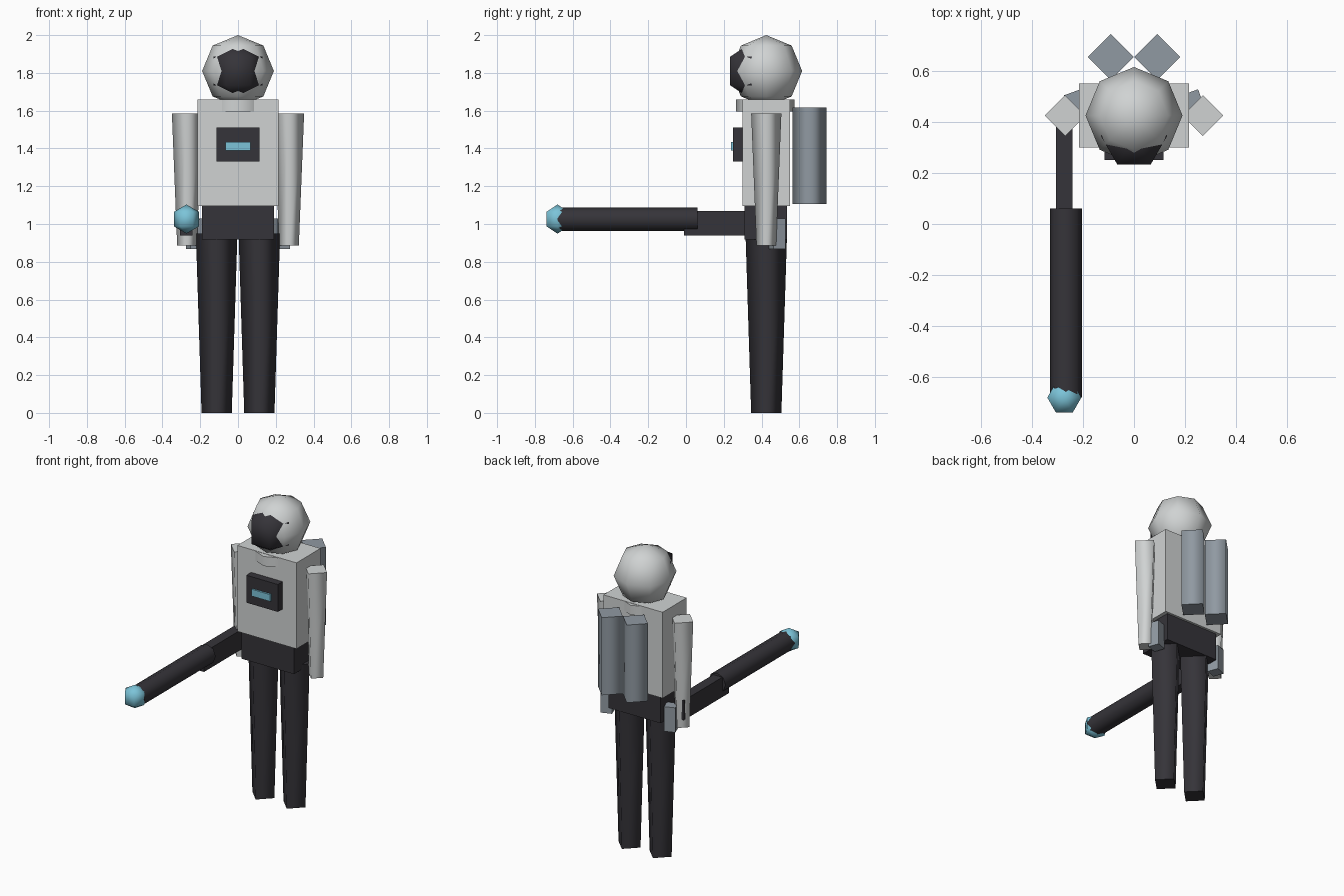
import bpy, bmesh
from math import sin, cos, pi, radians
from mathutils import Matrix

cube = bpy.data.objects.get("Cube")
if cube:
    bpy.data.objects.remove(cube, do_unlink=True)


def material(name, rgb):
    m = bpy.data.materials.new(name)
    m.use_nodes = True
    color = (*rgb, 1)
    m.diffuse_color = color
    m.node_tree.nodes["Principled BSDF"].inputs["Base Color"].default_value = color
    return m


LIGHT = material("light_grey", (0.63, 0.65, 0.65))
DARK = material("dark_charcoal", (0.036, 0.034, 0.041))
STEEL = material("blue_grey", (0.28, 0.32, 0.36))
CYAN = material("cyan", (0.20, 0.55, 0.69))


def finish(name, bm, mat, loc, rot=None):
    bmesh.ops.recalc_face_normals(bm, faces=bm.faces)
    mesh = bpy.data.meshes.new(name)
    if rot:
        bm.transform(rot)
    bm.to_mesh(mesh)
    bm.free()
    mesh.materials.append(mat)
    obj = bpy.data.objects.new(name, mesh)
    obj.location = loc
    bpy.context.collection.objects.link(obj)
    return obj


def lathe(name, profile, sides, mat, loc, rot=None):
    """Spin (radius, height) pairs; sides are smooth, end caps flat."""
    bm = bmesh.new()
    angles = [2 * pi * i / sides for i in range(sides)]
    rings = [[bm.verts.new((r * cos(a), r * sin(a), z)) for a in angles]
             for r, z in profile]
    for low, high in zip(rings, rings[1:]):
        for i in range(sides):
            j = (i + 1) % sides
            bm.faces.new((low[i], low[j], high[j], high[i])).smooth = True
    for ring, (r, _) in ((rings[0], profile[0]), (rings[-1], profile[-1])):
        if r > 0:
            bm.faces.new(ring)
    bmesh.ops.remove_doubles(bm, verts=bm.verts, dist=1e-5)
    return finish(name, bm, mat, loc, rot)


def ball(name, radius, sides, steps, mat, loc):
    profile = [(radius * sin(pi * i / steps) if 0 < i < steps else 0,
                -radius * cos(pi * i / steps)) for i in range(steps + 1)]
    return lathe(name, profile, sides, mat, loc)


def box(name, low, high, mat, turn=0):
    bm = bmesh.new()
    bmesh.ops.create_cube(bm, size=1)
    size = [b - a for a, b in zip(low, high)]
    bmesh.ops.scale(bm, vec=size, verts=bm.verts)
    centre = [(a + b) / 2 for a, b in zip(low, high)]
    return finish(name, bm, mat, centre, Matrix.Rotation(turn, 4, "Z"))


Y = 0.425  # body centre line

# Head, visor and collar
ball("head", 0.19, 8, 4, LIGHT, (0, Y, 1.81))
ball("visor", 0.15, 6, 3, DARK, (0, 0.345, 1.81))
lathe("collar", [(0.155, 1.595), (0.155, 1.658)], 8, LIGHT, (0, Y - 0.005, 0))

# Torso, chest panel and pelvis
box("torso", (-0.215, 0.30, 1.095), (0.215, 0.55, 1.66), LIGHT)
box("chest_panel", (-0.115, 0.25, 1.33), (0.115, 0.32, 1.51), DARK)
box("chest_light", (-0.067, 0.238, 1.39), (0.067, 0.26, 1.435), CYAN)
box("pelvis", (-0.19, 0.31, 0.918), (0.19, 0.535, 1.095), DARK)

# Limbs, hip pouches and back tanks, one per side
for side, s in (("left", 1), ("right", -1)):
    lathe(side + "_leg", [(0.08, 0), (0.11, 0.95)], 4, DARK, (s * 0.113, Y, 0))
    lathe(side + "_arm", [(0.052, 0.886), (0.08, 1.585)], 4, LIGHT, (s * 0.27, Y, 0))
    lathe(side + "_tank", [(0.09, 1.107), (0.09, 1.617)], 4, STEEL, (s * 0.091, 0.655, 0))
    x = s * 0.23
    box(side + "_pouch", (x - 0.035, 0.448, 0.868), (x + 0.035, 0.518, 1.03),
        STEEL, radians(20))

# Long tool held in the right hand
box("tool_grip", (-0.306, -0.01, 0.94), (-0.24, 0.46, 1.07), DARK)
lathe("tool_barrel", [(0.063, 0), (0.063, 0.74)], 8, DARK, (-0.267, 0.06, 1.025),
      Matrix.Rotation(radians(90), 4, "X"))
ball("tool_tip", 0.077, 6, 3, CYAN, (-0.273, -0.68, 1.026))
